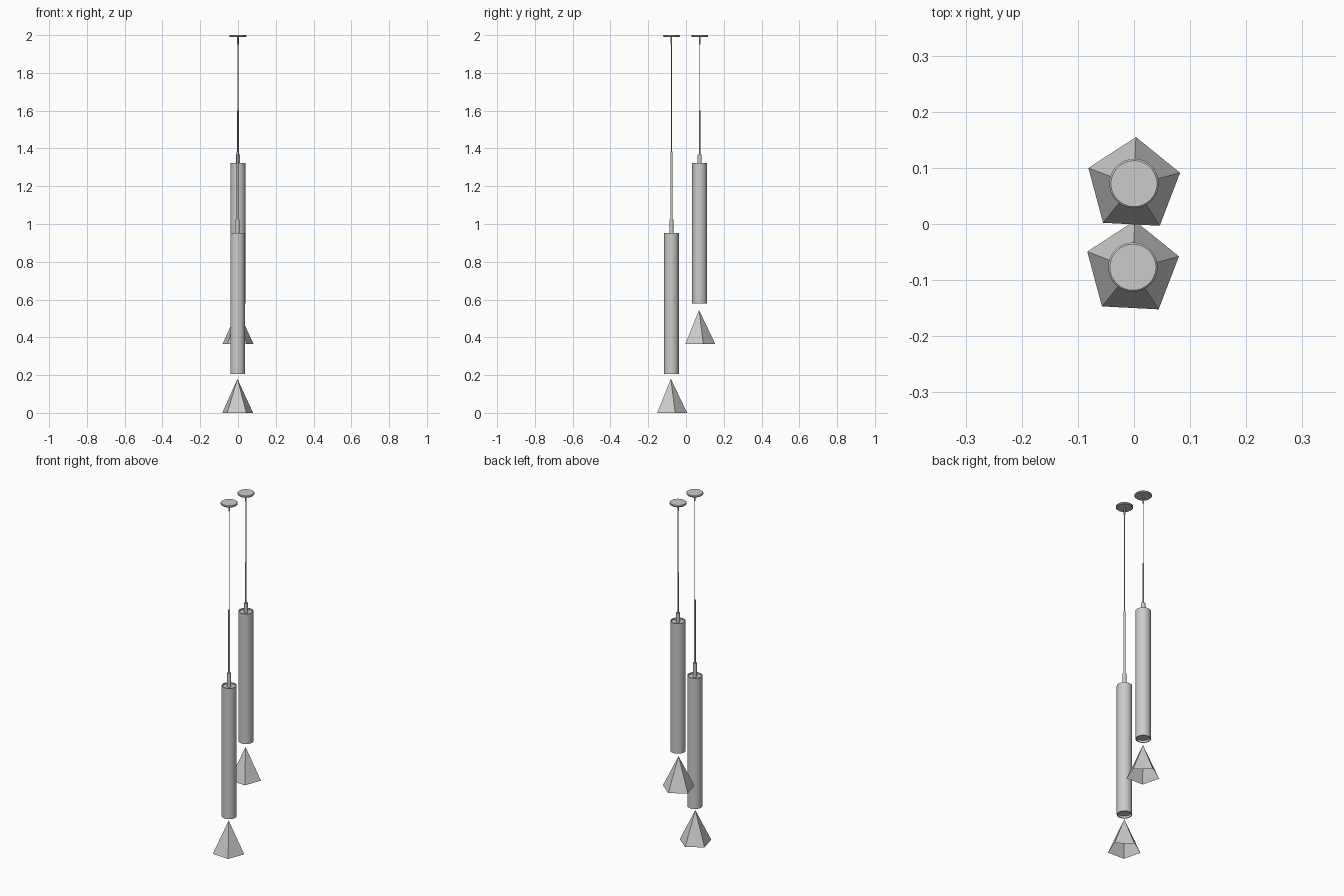
import bpy, bmesh, math
from mathutils import Matrix

if "Cube" in bpy.data.objects:
    bpy.data.objects.remove(bpy.data.objects["Cube"])


def finish(name, bm, loc, smooth=True):
    bmesh.ops.recalc_face_normals(bm, faces=bm.faces)
    mesh = bpy.data.meshes.new(name)
    bm.to_mesh(mesh)
    bm.free()
    ob = bpy.data.objects.new(name, mesh)
    ob.location = loc
    bpy.context.collection.objects.link(ob)
    if smooth:
        bpy.context.view_layer.objects.active = ob
        ob.select_set(True)
        bpy.ops.object.shade_smooth_by_angle(angle=math.radians(35))
        ob.select_set(False)
    return ob


def lathe(name, profile, x, y, segments=48):
    """Spin an (r, z) profile around the vertical axis."""
    bm = bmesh.new()
    verts = [bm.verts.new((r, 0, z)) for r, z in profile]
    edges = [bm.edges.new(p) for p in zip(verts, verts[1:])]
    bmesh.ops.spin(bm, geom=verts + edges, axis=(0, 0, 1), cent=(0, 0, 0),
                   angle=math.tau, steps=segments, use_duplicate=False)
    bmesh.ops.remove_doubles(bm, verts=bm.verts, dist=1e-5)
    return finish(name, bm, (x, y, 0))


def rod(name, r, z0, z1, x, y, segments=16):
    return lathe(name, [(0, z0), (r, z0), (r, z1), (0, z1)], x, y, segments)


def pyramid(name, r, z0, z1, x, y, turn):
    """Five-sided shade, open underneath."""
    bm = bmesh.new()
    bmesh.ops.create_cone(bm, cap_ends=False, segments=5, radius1=r, radius2=0,
                          depth=z1 - z0,
                          matrix=Matrix.Rotation(math.radians(turn), 4, 'Z'))
    bmesh.ops.remove_doubles(bm, verts=bm.verts, dist=1e-5)
    low = min(bm.verts, key=lambda v: v.co.y)
    top = [v for v in bm.verts if v.co.z > 0]
    ring = [v for v in bm.verts if v.co.z < 0]
    # place one corner at the requested angle
    now = math.atan2(ring[0].co.y, ring[0].co.x)
    bmesh.ops.rotate(bm, verts=bm.verts, cent=(0, 0, 0),
                     matrix=Matrix.Rotation(math.radians(turn) - now, 3, 'Z'))
    return finish(name, bm, (x, y, (z0 + z1) / 2), smooth=False)


def pendant(tag, x, y, shade, tube, fitting_top, sleeve_top, sleeve_r):
    # ceiling canopy with a small cord grip
    lathe(tag + "_canopy", [(0, 1.989), (0.041, 1.989), (0.044, 1.992),
                            (0.044, 1.997), (0.041, 2.0), (0, 2.0)], x, y)
    rod(tag + "_cord_grip", 0.004, 1.95, 1.99, x, y)
    # cord and the thicker sleeve below it
    rod(tag + "_cord", 0.0018, sleeve_top - 0.01, 1.96, x, y, 10)
    rod(tag + "_sleeve", sleeve_r, fitting_top - 0.01, sleeve_top, x, y)
    # tube body with recessed ends
    z0, z1 = tube
    lathe(tag + "_tube", [(0, z0 + 0.012), (0.035, z0 + 0.012), (0.035, z0),
                          (0.039, z0), (0.039, z1), (0.035, z1),
                          (0.035, z1 - 0.008), (0, z1 - 0.008)], x, y)
    rod(tag + "_fitting", 0.0105, z1 - 0.01, fitting_top, x, y, 24)
    # faceted shade
    pyramid(tag + "_shade", 0.086, shade[0], shade[1], x - 0.001, y - 0.003, 87)


pendant("front", -0.002, -0.077, (0.0, 0.18), (0.205, 0.953), 1.024, 1.385, 0.0055)
pendant("back", 0.0, 0.072, (0.365, 0.545), (0.578, 1.322), 1.368, 1.60, 0.004)
